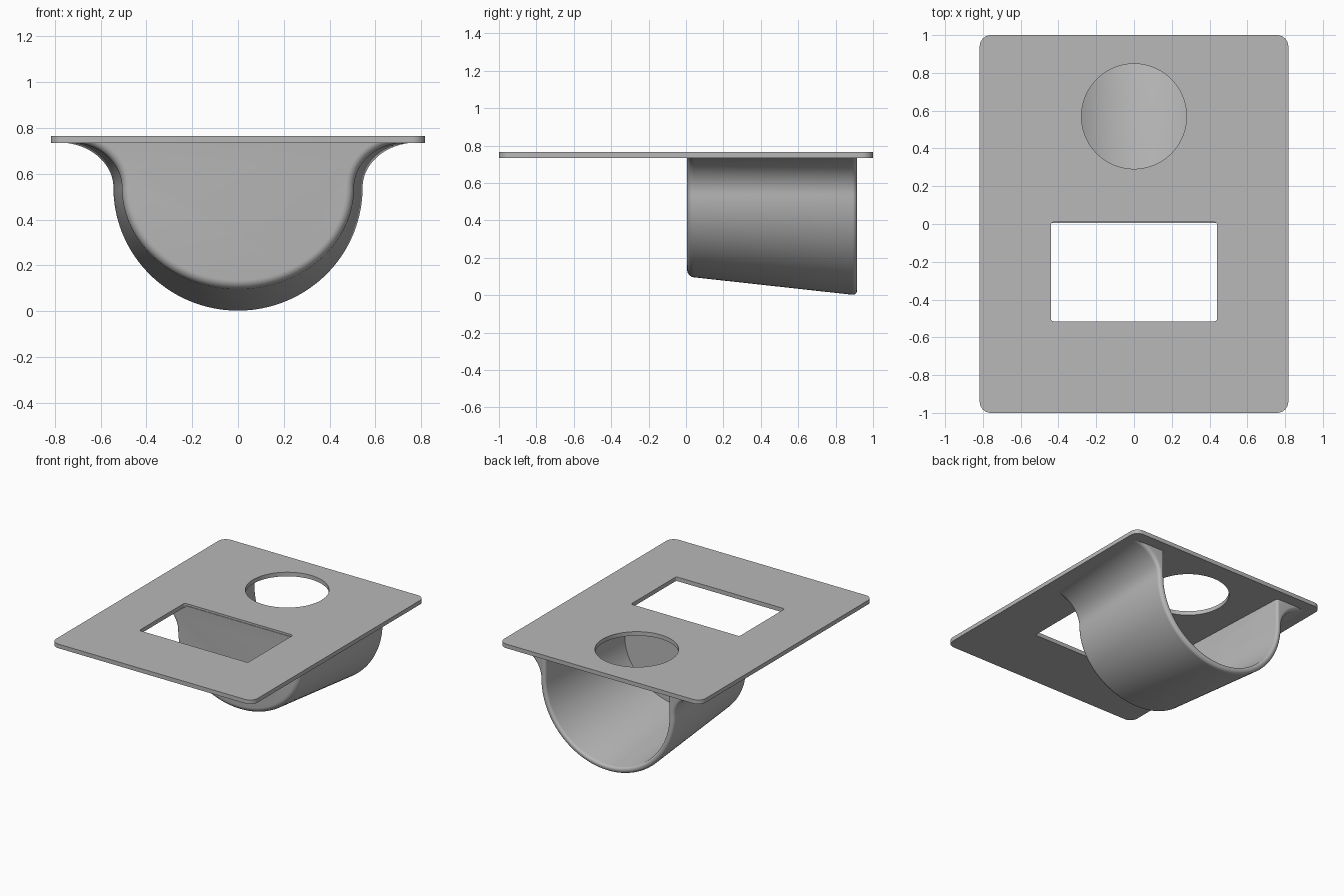
import bpy, bmesh
from math import sin, cos, pi, radians

if "Cube" in bpy.data.objects:
    bpy.data.objects.remove(bpy.data.objects["Cube"], do_unlink=True)

grey = bpy.data.materials.new("plain grey")
grey.use_nodes = True
colour = (0.48, 0.48, 0.48, 1)
grey.diffuse_color = colour
grey.node_tree.nodes["Principled BSDF"].inputs["Base Color"].default_value = colour


def loft(name, rings):
    """Closed solid through rings of matching points."""
    bm = bmesh.new()
    loops = [[bm.verts.new(p) for p in ring] for ring in rings]
    n = len(loops[0])
    for a, b in zip(loops, loops[1:]):
        for i in range(n):
            j = (i + 1) % n
            bm.faces.new((a[i], a[j], b[j], b[i]))
    bm.faces.new(loops[0])
    bm.faces.new(loops[-1])
    bmesh.ops.recalc_face_normals(bm, faces=bm.faces)
    mesh = bpy.data.meshes.new(name)
    bm.to_mesh(mesh)
    bm.free()
    obj = bpy.data.objects.new(name, mesh)
    bpy.context.collection.objects.link(obj)
    mesh.materials.append(grey)
    return obj


def cut(obj, cutter):
    """Subtract the cutter, bake the result and drop the cutter."""
    cutter.hide_render = True
    mod = obj.modifiers.new("cut", "BOOLEAN")
    mod.operation, mod.solver, mod.object = "DIFFERENCE", "EXACT", cutter
    bpy.context.view_layer.objects.active = obj
    bpy.ops.object.modifier_apply(modifier=mod.name)
    bpy.data.objects.remove(cutter, do_unlink=True)


def smooth(obj):
    bpy.ops.object.select_all(action="DESELECT")
    obj.select_set(True)
    bpy.context.view_layer.objects.active = obj
    bpy.ops.object.shade_smooth_by_angle(angle=radians(32))


def rounded_rect(x0, x1, y0, y1, r, z, steps=8):
    corners = ((x1 - r, y1 - r), (x0 + r, y1 - r), (x0 + r, y0 + r), (x1 - r, y0 + r))
    pts = []
    for k, (cx, cy) in enumerate(corners):
        for s in range(steps + 1):
            a = (k + s / steps) * pi / 2
            pts.append((cx + r * cos(a), cy + r * sin(a), z))
    return pts


def disc(cy, r, z, n=96):
    return [(r * cos(2 * pi * i / n), cy + r * sin(2 * pi * i / n), z) for i in range(n)]


def mix(a, b, t):
    return a + (b - a) * t


# Scoop dimensions run from the front wall to the open back
FRONT, BACK, CENTRE, TOP = 0.006, 0.915, 0.54, 0.75


def outer_ring(y, inset):
    """Bowl-shaped section with flared shoulders under the plate."""
    t = (y - FRONT) / (BACK - FRONT)
    rx = mix(0.505, 0.545, t)
    rz = CENTRE - mix(0.1, 0, t)
    flare = mix(0.225, 0.24, t)
    half = []
    for i in range(41):
        a = i / 40 * pi / 2
        nx, nz = sin(a), -cos(a)
        half.append(((rx - inset) * nx, CENTRE + (rz - inset) * nz))
    for i in range(1, 21):
        a = i / 20 * pi / 2
        x = rx + flare - (flare + inset) * cos(a)
        z = CENTRE + (0.737 - CENTRE + inset) * sin(a)
        half.append((x, min(z, TOP - 0.002)))
    half.append((rx + flare, TOP))
    return [(x, y, z) for x, z in half] + [(-x, y, z) for x, z in reversed(half[1:])]


def inner_ring(y, grow):
    """U-shaped section of the hollow, running up through the plate."""
    t = (y - FRONT) / (BACK - FRONT)
    rx = mix(0.46, 0.5, t) + grow
    rz = CENTRE - mix(0.148, 0.045, t) + grow
    half = [(rx * sin(i / 40 * pi / 2), CENTRE - rz * cos(i / 40 * pi / 2)) for i in range(41)]
    half.append((rx, 0.8))
    return [(x, y, z) for x, z in half] + [(-x, y, z) for x, z in reversed(half[1:])]


# Mounting plate with a rectangular window and a round hole
plate = loft("mounting_plate",
             [rounded_rect(-0.817, 0.817, -1, 1, 0.06, z) for z in (0.735, 0.765)])
cut(plate, loft("window_cutter",
                [rounded_rect(-0.44, 0.44, -0.515, 0.01, 0.015, z) for z in (0.6, 0.9)]))
cut(plate, loft("round_cutter", [disc(0.57, 0.278, z) for z in (0.6, 0.9)]))
smooth(plate)

# Scoop: rounded front edge, sloping body, rounded back lip
STEPS = 6
R_FRONT, R_LIP, R_IN = 0.035, 0.026, 0.017
angles = [i / STEPS * pi / 2 for i in range(STEPS + 1)]
rings = [outer_ring(FRONT + R_FRONT * (1 - cos(a)), R_FRONT * (1 - sin(a))) for a in angles]
rings += [outer_ring(BACK - R_LIP * (1 - sin(a)), R_LIP * (1 - cos(a))) for a in angles]
scoop = loft("scoop", rings)

# Hollow of the scoop, widening at the lip and open at the back
hollow = [inner_ring(0.05, 0)]
hollow += [inner_ring(BACK - R_IN * (1 - sin(a)), R_IN * (1 - cos(a))) for a in angles]
hollow.append([(x, BACK + 0.1, z) for x, y, z in hollow[-1]])
cut(scoop, loft("hollow_cutter", hollow))
smooth(scoop)
